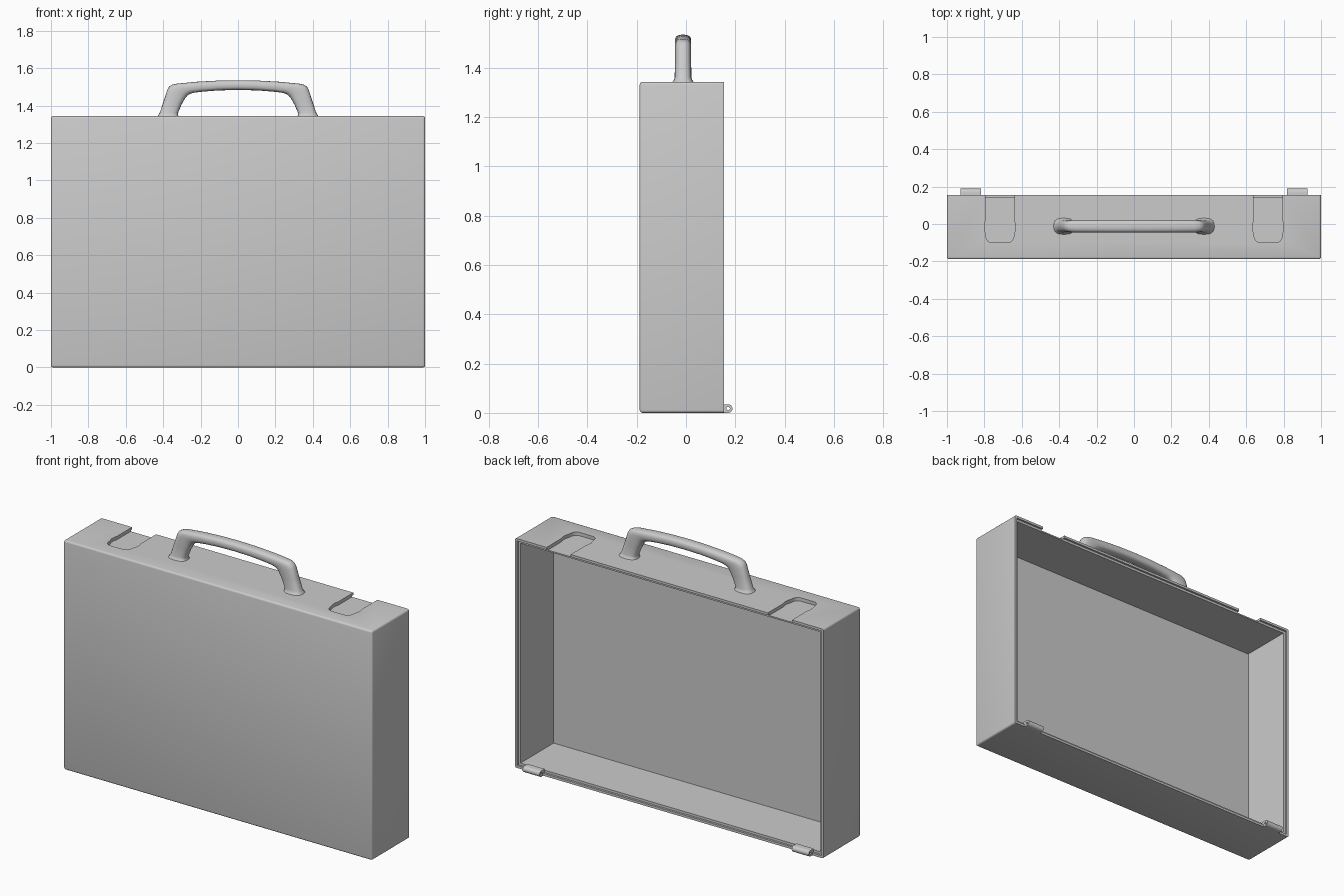
import bpy, bmesh, math
from mathutils import Vector

cube = bpy.data.objects.get("Cube")
if cube:
    bpy.data.objects.remove(cube, do_unlink=True)

grey = bpy.data.materials.new("plain grey")
grey.use_nodes = True
COLOUR = (0.6, 0.6, 0.6, 1)
grey.diffuse_color = COLOUR
grey.node_tree.nodes["Principled BSDF"].inputs["Base Color"].default_value = COLOUR

FRONT, BACK, TOP = -0.188, 0.155, 1.343


def finish(name, bm):
    bmesh.ops.recalc_face_normals(bm, faces=bm.faces)
    mesh = bpy.data.meshes.new(name)
    bm.to_mesh(mesh)
    bm.free()
    mesh.materials.append(grey)
    obj = bpy.data.objects.new(name, mesh)
    bpy.context.scene.collection.objects.link(obj)
    return obj


def smooth(obj, degrees=35):
    bpy.ops.object.select_all(action='DESELECT')
    obj.select_set(True)
    bpy.context.view_layer.objects.active = obj
    bpy.ops.object.shade_smooth_by_angle(angle=math.radians(degrees))


def box_mesh(lo, hi):
    bm = bmesh.new()
    bmesh.ops.create_cube(bm, size=1)
    lo, hi = Vector(lo), Vector(hi)
    for v in bm.verts:
        v.co = Vector([lo[i] if v.co[i] < 0 else hi[i] for i in range(3)])
    return bm


def prism(points, direction):
    """Extrude a closed outline along a direction."""
    bm = bmesh.new()
    face = bm.faces.new([bm.verts.new(p) for p in points])
    out = bmesh.ops.extrude_face_region(bm, geom=[face])
    verts = [g for g in out["geom"] if isinstance(g, bmesh.types.BMVert)]
    bmesh.ops.translate(bm, verts=verts, vec=direction)
    return bm


def cut(target, cutter):
    cutter.hide_render = True
    mod = target.modifiers.new("cut", 'BOOLEAN')
    mod.operation, mod.solver, mod.object = 'DIFFERENCE', 'EXACT', cutter
    bpy.ops.object.select_all(action='DESELECT')
    target.select_set(True)
    bpy.context.view_layer.objects.active = target
    bpy.ops.object.modifier_apply(modifier=mod.name)
    bpy.data.objects.remove(cutter, do_unlink=True)


# Case shell: rounded at the front, open at the back
bm = box_mesh((-1, FRONT, 0), (1, BACK, TOP))
edges = [e for e in bm.edges if not all(v.co.y > 0 for v in e.verts)]
bmesh.ops.bevel(bm, geom=edges, offset=0.011, segments=3, profile=0.5, affect='EDGES')
shell = finish("case_shell", bm)


def hollow(wall, front):
    bm = box_mesh((-1 + wall, front, wall), (1 - wall, BACK + 0.1, TOP - wall))
    cut(shell, finish("cavity_cutter", bm))


hollow(0.028, FRONT + 0.025)   # main cavity
hollow(0.014, BACK - 0.012)    # stepped rim

# Latch recesses in the top, running out through the rim
latch_half = [(0.2, 0.078), (0.015, 0.078), (-0.005, 0.083), (-0.03, 0.083),
              (-0.05, 0.077), (-0.075, 0.073), (-0.09, 0.065), (-0.1, 0.05)]
for side in (-1, 1):
    outline = [(w, y) for y, w in latch_half] + [(-w, y) for y, w in reversed(latch_half)]
    points = [(side * 0.717 + x, y, TOP - 0.02) for x, y in outline]
    cut(shell, finish("latch_cutter", prism(points, (0, 0, 0.1))))
smooth(shell)

# Handle: a rounded section swept between an outer and an inner outline
# (outer x, outer z, inner x, inner z, half width)
stations = [(0.432, TOP - 0.003, 0.316, TOP - 0.003, 0.046),
            (0.424, 1.352, 0.321, 1.350, 0.037),
            (0.418, 1.362, 0.320, 1.362, 0.034),
            (0.395, 1.432, 0.302, 1.405, 0.033),
            (0.378, 1.485, 0.285, 1.435, 0.033),
            (0.368, 1.502, 0.272, 1.452, 0.033),
            (0.350, 1.512, 0.255, 1.463, 0.033),
            (0.325, 1.517, 0.232, 1.469, 0.033),
            (0.220, 1.527, 0.180, 1.475, 0.033),
            (0.110, 1.533, 0.100, 1.481, 0.033)]
middle = (0, 1.535, 0, 1.483, 0.033)
mirrored = [(-a, b, -c, d, w) for a, b, c, d, w in reversed(stations)]
SIDES = 20
bm = bmesh.new()
rings = []
for ox, oz, ix, iz, width in stations + [middle] + mirrored:
    outer, inner = Vector((ox, -0.012, oz)), Vector((ix, -0.012, iz))
    centre, half = (outer + inner) / 2, (outer - inner) / 2
    ring = []
    for i in range(SIDES):
        a = math.tau * i / SIDES
        c, s = [math.copysign(abs(t) ** 0.75, t) for t in (math.cos(a), math.sin(a))]
        ring.append(bm.verts.new(centre + half * c + Vector((0, width * s, 0))))
    rings.append(ring)
for a, b in zip(rings, rings[1:]):
    for i in range(SIDES):
        j = (i + 1) % SIDES
        bm.faces.new((a[i], a[j], b[j], b[i]))
bm.faces.new(rings[0])
bm.faces.new(rings[-1])
smooth(finish("carry_handle", bm), 50)

# Hinge knuckles with a pin hole, low on the open side
R, HY = 0.0175, 0.171
for side, label in ((-1, "right"), (1, "left")):
    x = side * 0.872 - 0.055
    arc = [(x, HY + R * math.sin(a), R - R * math.cos(a))
           for a in [math.pi * i / 10 for i in range(11)]]
    outline = [(x, BACK - 0.012, 0)] + arc + [(x, BACK - 0.012, 2 * R)]
    knuckle = finish(label + "_hinge", prism(outline, (0.11, 0, 0)))
    hole = [(x - 0.01, HY + 0.007 * math.cos(math.tau * i / 12),
             R + 0.007 * math.sin(math.tau * i / 12)) for i in range(12)]
    cut(knuckle, finish("pin_cutter", prism(hole, (0.13, 0, 0))))
    smooth(knuckle)
